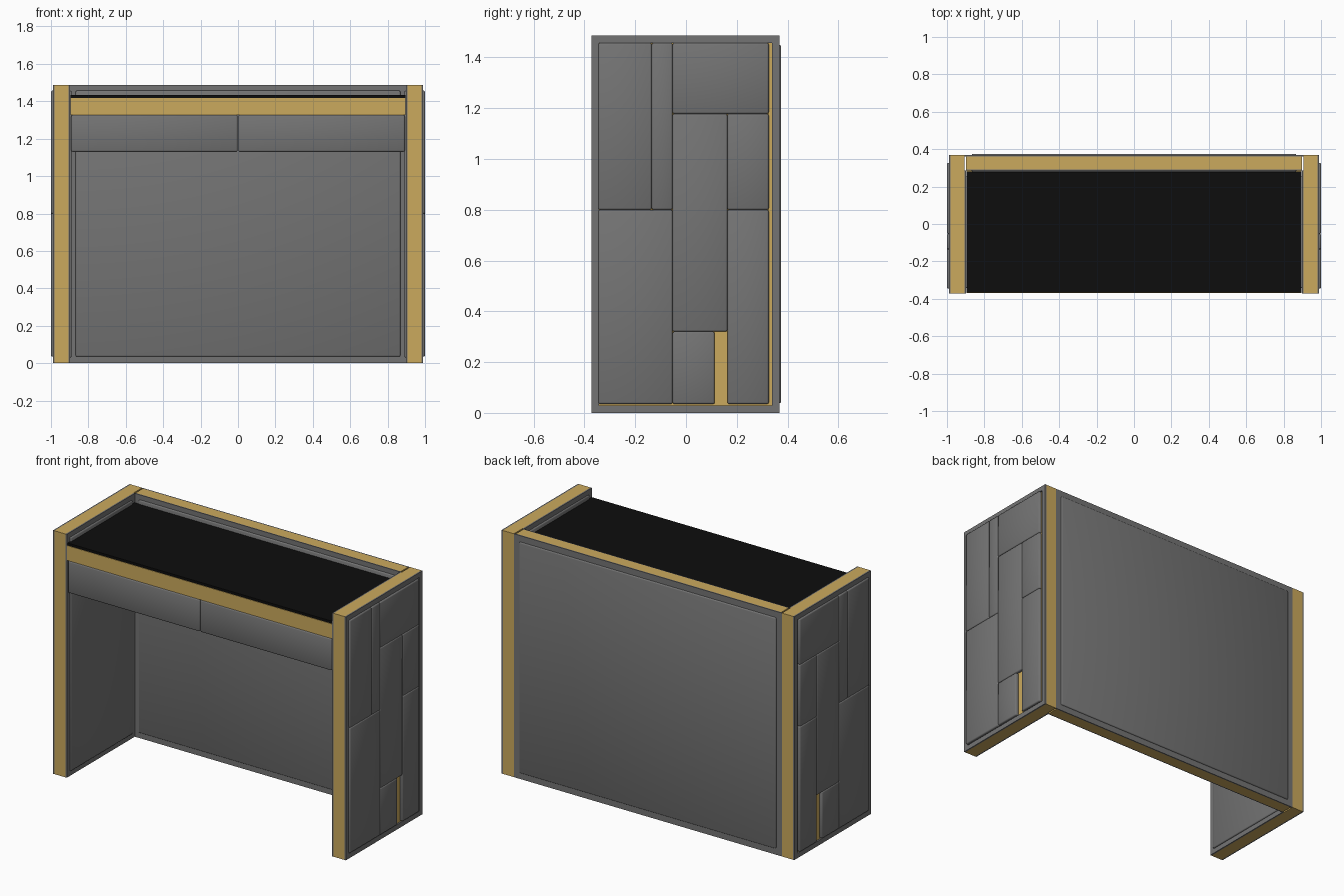
import bpy, bmesh, math
from mathutils import Vector

old = bpy.data.objects.get("Cube")
if old:
    bpy.data.objects.remove(old, do_unlink=True)


def material(name, rgb):
    m = bpy.data.materials.new(name)
    m.use_nodes = True
    m.diffuse_color = (*rgb, 1)
    bsdf = m.node_tree.nodes["Principled BSDF"]
    bsdf.inputs["Base Color"].default_value = (*rgb, 1)
    bsdf.inputs["Roughness"].default_value = 0.6
    return m


GREY = material("grey upholstery", (0.175, 0.175, 0.175))
GOLD = material("golden wood", (0.60, 0.40, 0.11))
BLACK = material("black top", (0.004, 0.004, 0.004))


def boxes(name, spans, mat, bevel=0.0):
    """One object made of axis-aligned boxes, each given as (low, high) corners."""
    bm = bmesh.new()
    for a, b in spans:
        lo = Vector([min(p, q) for p, q in zip(a, b)])
        hi = Vector([max(p, q) for p, q in zip(a, b)])
        verts = bmesh.ops.create_cube(bm, size=1)["verts"]
        for v in verts:
            v.co = Vector([l + (h - l) * (c + 0.5) for l, h, c in zip(lo, hi, v.co)])
    if bevel:
        bmesh.ops.bevel(bm, geom=bm.edges[:], offset=bevel, segments=2,
                        profile=0.5, affect='EDGES', clamp_overlap=True)
    me = bpy.data.meshes.new(name)
    bm.to_mesh(me)
    bm.free()
    me.materials.append(mat)
    ob = bpy.data.objects.new(name, me)
    bpy.context.collection.objects.link(ob)
    if bevel:
        me.shade_smooth()
        me.set_sharp_from_angle(angle=math.radians(50))
    return ob


def slab(axis, u0, u1, v0, v1, d0, d1):
    """Box spanning u and v on a wall, with depth d along the given axis."""
    if axis == "x":
        return (d0, u0, v0), (d1, u1, v1)
    return (u0, d0, v0), (u1, d1, v1)


def frame(name, axis, u0, u1, v0, v1, d0, d1, w, mat):
    """Flat rectangular border of width w."""
    boxes(name, [
        slab(axis, u0, u0 + w, v0, v1, d0, d1),
        slab(axis, u1 - w, u1, v0, v1, d0, d1),
        slab(axis, u0 + w, u1 - w, v0, v0 + w, d0, d1),
        slab(axis, u0 + w, u1 - w, v1 - w, v1, d0, d1)], mat)


H = 1.487          # total height
F, B = -0.372, 0.368   # front and back of the side walls
IN = 0.285         # inner face of the back wall
W = 0.03           # border width

# Padded tiles on the outer side walls: y0, y1, z0, z1
TILES = [
    (-0.345, -0.135, 0.80, 1.457), (-0.135, -0.053, 0.80, 1.457),
    (-0.345, -0.053, 0.035, 0.80), (-0.053, 0.326, 1.178, 1.457),
    (-0.053, 0.163, 0.32, 1.178), (0.163, 0.326, 0.80, 1.178),
    (0.163, 0.326, 0.035, 0.80), (-0.053, 0.113, 0.035, 0.32)]

# Side walls
for side, s in (("left", 1), ("right", -1)):
    boxes(side + "_wall_core", [((s * 0.906, F, 0), (s * 0.981, B, H))], GOLD)
    frame(side + "_outer_border", "x", F, B, 0, H, s * 0.981, s * 0.99, W, GREY)
    boxes(side + "_padded_tiles",
          [slab("x", *t, s * 0.97, s * 1.0) for t in TILES], GREY, 0.007)
    frame(side + "_inner_border", "x", F, IN, 0, H, s * 0.897, s * 0.906, W, GREY)
    boxes(side + "_inner_pad",
          [slab("x", F + W, IN - W, W, H - W, s * 0.889, s * 0.92)], GREY, 0.007)

# Back wall
boxes("back_wall_core", [((-0.897, 0.292, 0), (0.897, 0.36, H))], GOLD)
frame("back_outer_border", "y", -0.906, 0.906, 0, H, 0.36, B, 0.04, GREY)
boxes("back_outer_pad",
      [slab("y", -0.868, 0.868, 0.038, H - 0.038, 0.345, 0.375)], GREY, 0.007)
frame("back_inner_border", "y", -0.897, 0.897, 0, H, IN, 0.292, 0.035, GREY)
boxes("back_inner_pad",
      [slab("y", -0.868, 0.868, 0.035, H - W, 0.277, 0.31)], GREY, 0.007)

# Desk top
boxes("desk_board", [((-0.896, -0.37, 1.328), (0.896, IN, 1.418))], GOLD)
boxes("black_desk_top", [((-0.896, -0.367, 1.418), (0.896, 0.28, 1.433))], BLACK)

# Drawers
for side, s in (("left", 1), ("right", -1)):
    boxes(side + "_drawer_body", [((s * 0.01, -0.345, 1.145), (s * 0.88, 0.24, 1.328))], GREY)
    boxes(side + "_drawer_front", [((s * 0.002, -0.37, 1.13), (s * 0.892, -0.335, 1.326))],
          GREY, 0.008)
